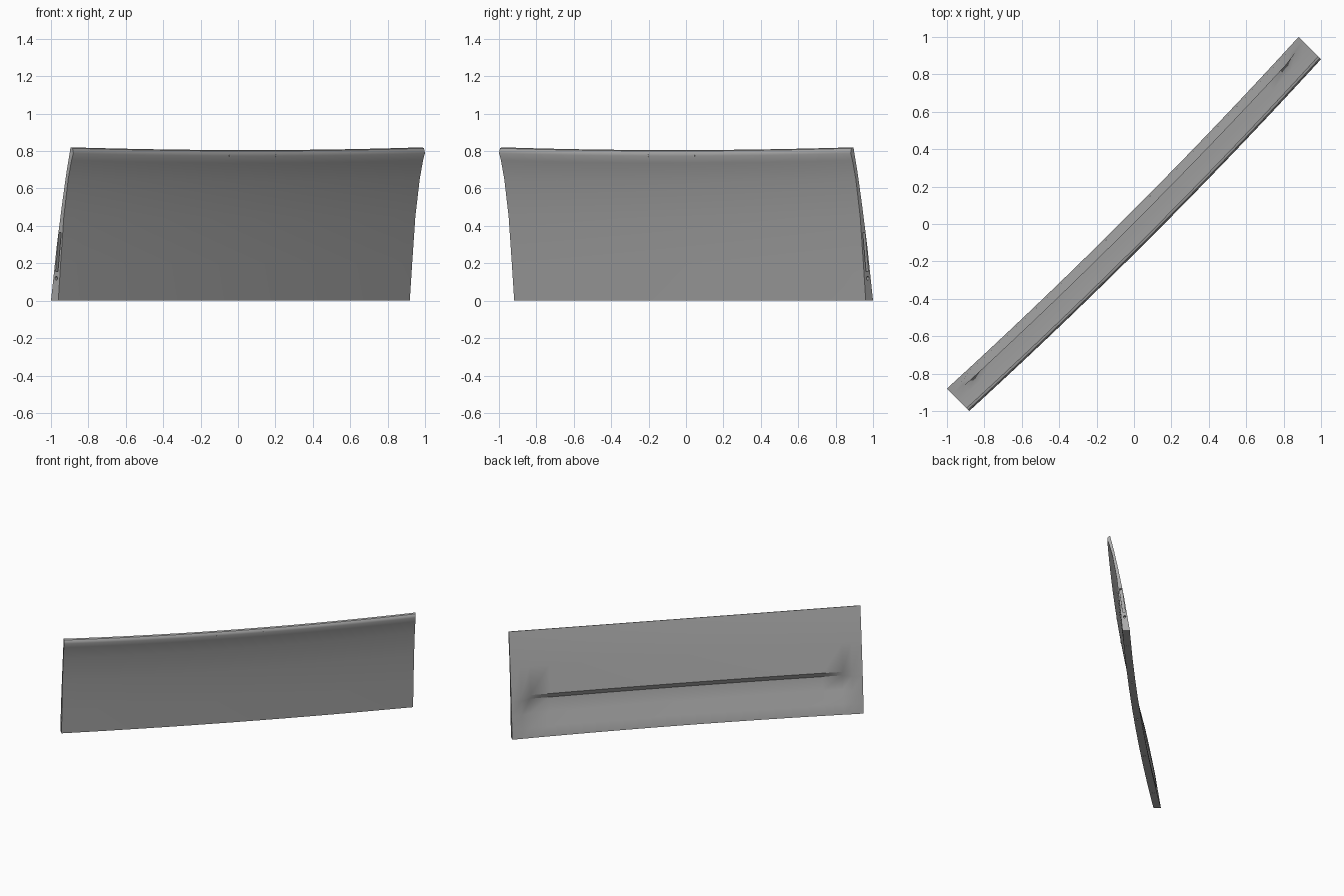
import bpy, math

cube = bpy.data.objects.get("Cube")
if cube:
    bpy.data.objects.remove(cube, do_unlink=True)

HALF = 1.329      # half length of the panel
BOW = 0.03        # lengthwise bulge toward the outer face
DIP = 0.018       # sag of the top edge at mid length
DEPTH = 0.03      # depth of the inner recess

grey = bpy.data.materials.new("light_grey")
grey.use_nodes = True
grey.diffuse_color = (0.4, 0.4, 0.4, 1)
grey.node_tree.nodes["Principled BSDF"].inputs["Base Color"].default_value = (0.4, 0.4, 0.4, 1)


def bulge(u):
    return 1 - (u / HALF) ** 2


# Cross-section (thickness position, height): outer face going up, inner face going down
outer = [(.03, 0), (.012, .2), (-.012, .45), (-.045, .65), (-.07, .75), (-.084, .788),
         (-.082, .803), (-.076, .815), (-.067, .82)]
inner = [(-.063, .82), (-.035, .7), (-.005, .55), (.035, .33), (.042, .29),
         (.058, .18), (.073, .08), (.085, 0)]
section = outer + inner
RECESS = {.29, .18}

# Panel shell lofted along its length, with the inner recess pushed in
inside = [-1.18 + 2.36 * i / 16 for i in range(17)]
stations = [-HALF, -1.25] + inside + [1.25, HALF]
verts, faces = [], []
n = len(section)
for u in stations:
    for k, (v, z) in enumerate(section):
        sunk = k >= len(outer) and z in RECESS and abs(u) < 1.2
        verts.append((u, v - BOW * bulge(u) - (DEPTH if sunk else 0), z * (1 - DIP * bulge(u))))
for s in range(len(stations) - 1):
    for k in range(n):
        a, b = s * n + k, s * n + (k + 1) % n
        faces.append((a, a + n, b + n, b))
# End caps as strips between the two faces
last = (len(stations) - 1) * n
pairs = [(0, 16), (1, 14), (2, 12), (3, 11), (4, 10), (8, 9)]
for (a, b), (c, d) in zip(pairs, pairs[1:]):
    ring = list(range(a, c + 1)) + list(range(d, b + 1))
    faces.append(tuple(ring))
    faces.append(tuple(last + i for i in reversed(ring)))
mesh = bpy.data.meshes.new("panel")
mesh.from_pydata(verts, [], faces)
panel = bpy.data.objects.new("panel", mesh)
bpy.context.collection.objects.link(panel)
mesh.materials.append(grey)

bpy.context.view_layer.objects.active = panel
panel.select_set(True)
bpy.ops.object.mode_set(mode='EDIT')
bpy.ops.mesh.select_all(action='SELECT')
bpy.ops.mesh.normals_make_consistent(inside=False)
bpy.ops.object.mode_set(mode='OBJECT')


def cut(cutter):
    """Subtract a cutter from the panel and remove it."""
    cutter.hide_render = True
    cutter.data.materials.append(grey)
    bpy.context.view_layer.objects.active = panel
    mod = panel.modifiers.new("cut", 'BOOLEAN')
    mod.operation, mod.solver, mod.object = 'DIFFERENCE', 'EXACT', cutter
    bpy.ops.object.modifier_apply(modifier=mod.name)
    bpy.data.objects.remove(cutter, do_unlink=True)


def peg(location, rotation, radius, depth):
    bpy.ops.mesh.primitive_cylinder_add(vertices=16, radius=radius, depth=depth,
                                        location=location, rotation=rotation)
    return bpy.context.object


# Slot and round hole in each end
for side in (-1, 1):
    bpy.ops.mesh.primitive_cube_add(size=1, location=(side * HALF, .029, .26),
                                    rotation=(math.atan(.12), 0, 0))
    slot = bpy.context.object
    slot.scale = (.04, .018, .21)
    cut(slot)
    cut(peg((side * HALF, .046, .12), (0, math.pi / 2, 0), .01, .04))

# Fixing holes in the bottom edge
for i in range(5):
    u = -1.1 + .55 * i
    cut(peg((u, .057 - BOW * bulge(u), 0), (0, 0, 0), .008, .04))

bpy.ops.object.select_all(action='DESELECT')
panel.select_set(True)
bpy.context.view_layer.objects.active = panel
bpy.ops.object.shade_smooth_by_angle(angle=math.radians(32))
panel.rotation_euler.z = math.pi / 4

# Two small studs under the top edge of the outer face
for name, u in (("left_stud", .175), ("right_stud", -.175)):
    stud = peg((0, 0, 0), (math.pi / 2, 0, math.pi / 4), .006, .012)
    v = -.109
    stud.location = ((u - v) * math.sqrt(.5), (u + v) * math.sqrt(.5), .775)
    stud.name = name
    stud.data.materials.append(grey)
